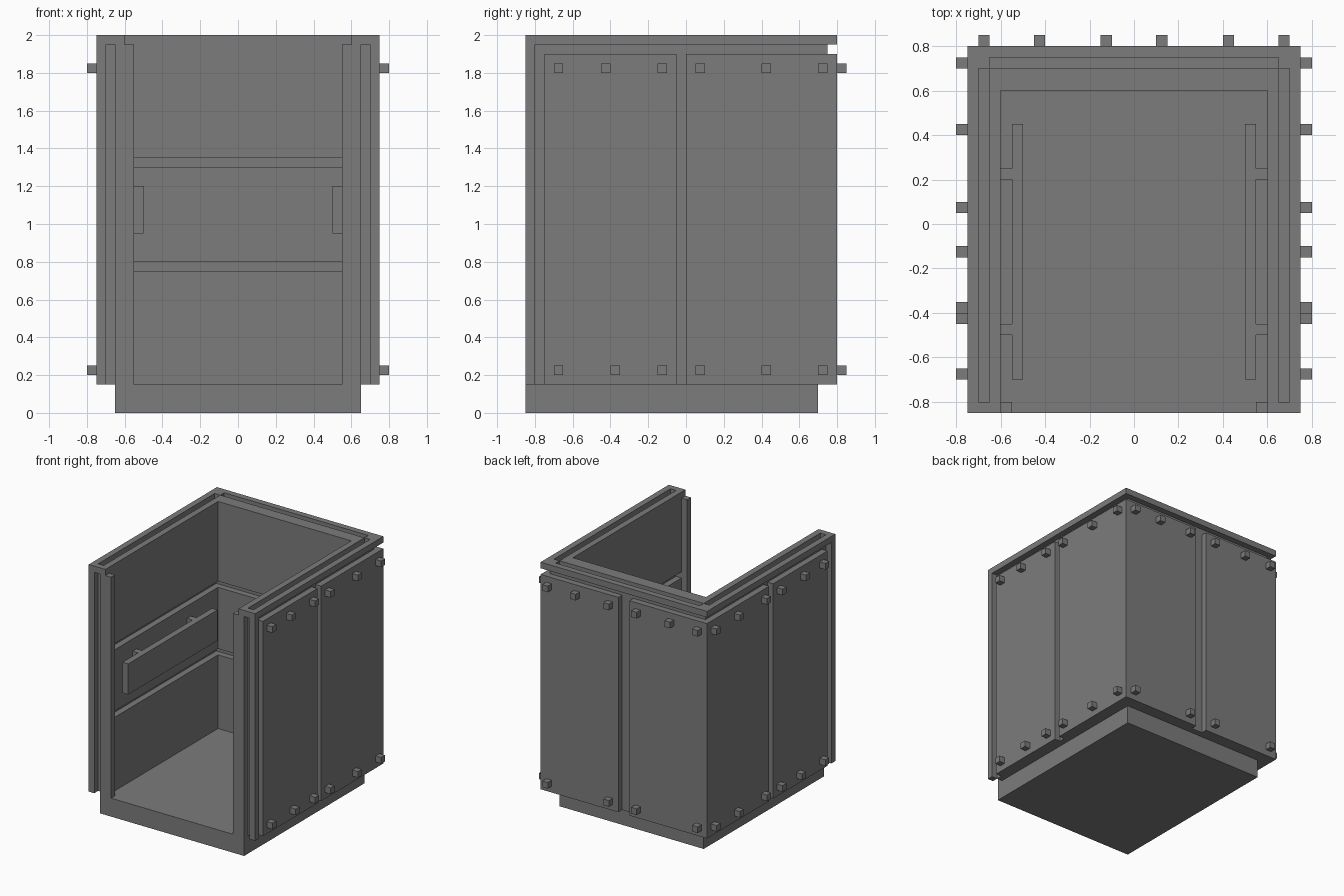
import bpy, bmesh

if "Cube" in bpy.data.objects:
    bpy.data.objects.remove(bpy.data.objects["Cube"])

grey = bpy.data.materials.new("dark_grey_metal")
grey.diffuse_color = (0.2, 0.2, 0.2, 1)
grey.use_nodes = True
grey.node_tree.nodes["Principled BSDF"].inputs["Base Color"].default_value = grey.diffuse_color


def boxes(name, specs, mirror=False):
    """One object from (x0, x1, y0, y1, z0, z1) boxes, optionally mirrored in x."""
    if mirror:
        specs = specs + [(-b[1], -b[0]) + tuple(b[2:]) for b in specs]
    bm = bmesh.new()
    for x0, x1, y0, y1, z0, z1 in specs:
        vs = bmesh.ops.create_cube(bm, size=1)["verts"]
        for v in vs:
            v.co.x = x1 if v.co.x > 0 else x0
            v.co.y = y1 if v.co.y > 0 else y0
            v.co.z = z1 if v.co.z > 0 else z0
    me = bpy.data.meshes.new(name)
    bm.to_mesh(me)
    bm.free()
    me.materials.append(grey)
    ob = bpy.data.objects.new(name, me)
    bpy.context.collection.objects.link(ob)
    return ob


B, T = 0.15, 2.0   # wall bottom and top

# Floor plinth
boxes("floor_base", [(-0.65, 0.65, -0.85, 0.7, 0, B)])

# Inner lining in three tiers, separated by two horizontal grooves
tiers = [(B, 0.75), (0.8, 1.3), (1.35, T)]
boxes("side_lining", [(0.6, 0.65, -0.8, 0.6, a, b) for a, b in tiers], True)
boxes("back_lining", [(-0.65, 0.65, 0.6, 0.65, a, b) for a, b in tiers])
boxes("back_wall", [(-0.65, 0.65, 0.65, 0.7, B, T)])

# Core walls, recessed below the rim and behind the front edge
boxes("side_core", [(0.65, 0.7, -0.8, 0.75, B, 1.95)], True)
boxes("back_core", [(-0.65, 0.65, 0.7, 0.75, B, 1.95)])

# Front posts, jambs and outer edge strips
boxes("front_post", [(0.6, 0.65, -0.85, -0.8, B, T)], True)
boxes("door_jamb", [(0.55, 0.6, -0.85, -0.8, B, 1.95)], True)
boxes("front_edge_strip", [(0.7, 0.75, -0.85, -0.8, B, 1.95)], True)

# Top rim with front caps and filled back corners
boxes("side_rim", [(0.7, 0.75, -0.85, 0.75, 1.95, T),
                   (0.65, 0.7, -0.85, -0.8, 1.95, T),
                   (0.65, 0.7, 0.7, 0.75, 1.95, T)], True)
boxes("back_rim", [(-0.75, 0.75, 0.75, 0.8, 1.95, T)])

# Outer cladding panels
boxes("side_panel", [(0.7, 0.75, -0.75, -0.05, B, 1.9),
                     (0.7, 0.75, 0, 0.75, B, 1.9)], True)
boxes("back_panel", [(0.05, 0.75, 0.75, 0.8, B, 1.9)], True)

# Square bolts on the panels
top_y = [-0.7, -0.45, -0.15, 0.05, 0.4, 0.7]
low_y = [-0.7, -0.4, -0.15, 0.05, 0.4, 0.7]
boxes("side_bolts", [(0.75, 0.8, y, y + 0.05, z, z + 0.05)
                     for ys, z in ((top_y, 1.8), (low_y, 0.2)) for y in ys], True)
boxes("back_bolts", [(x, x + 0.05, 0.8, 0.85, z, z + 0.05)
                     for xs, z in (([0.1, 0.4, 0.65], 1.8), ([0.1, 0.65], 0.2))
                     for x in xs], True)

# Handrails on short brackets
boxes("handrail", [(0.5, 0.55, -0.7, 0.45, 0.95, 1.2)], True)
boxes("handrail_bracket", [(0.55, 0.6, y, y + 0.05, 1.1, 1.2) for y in (-0.5, 0.2)], True)
